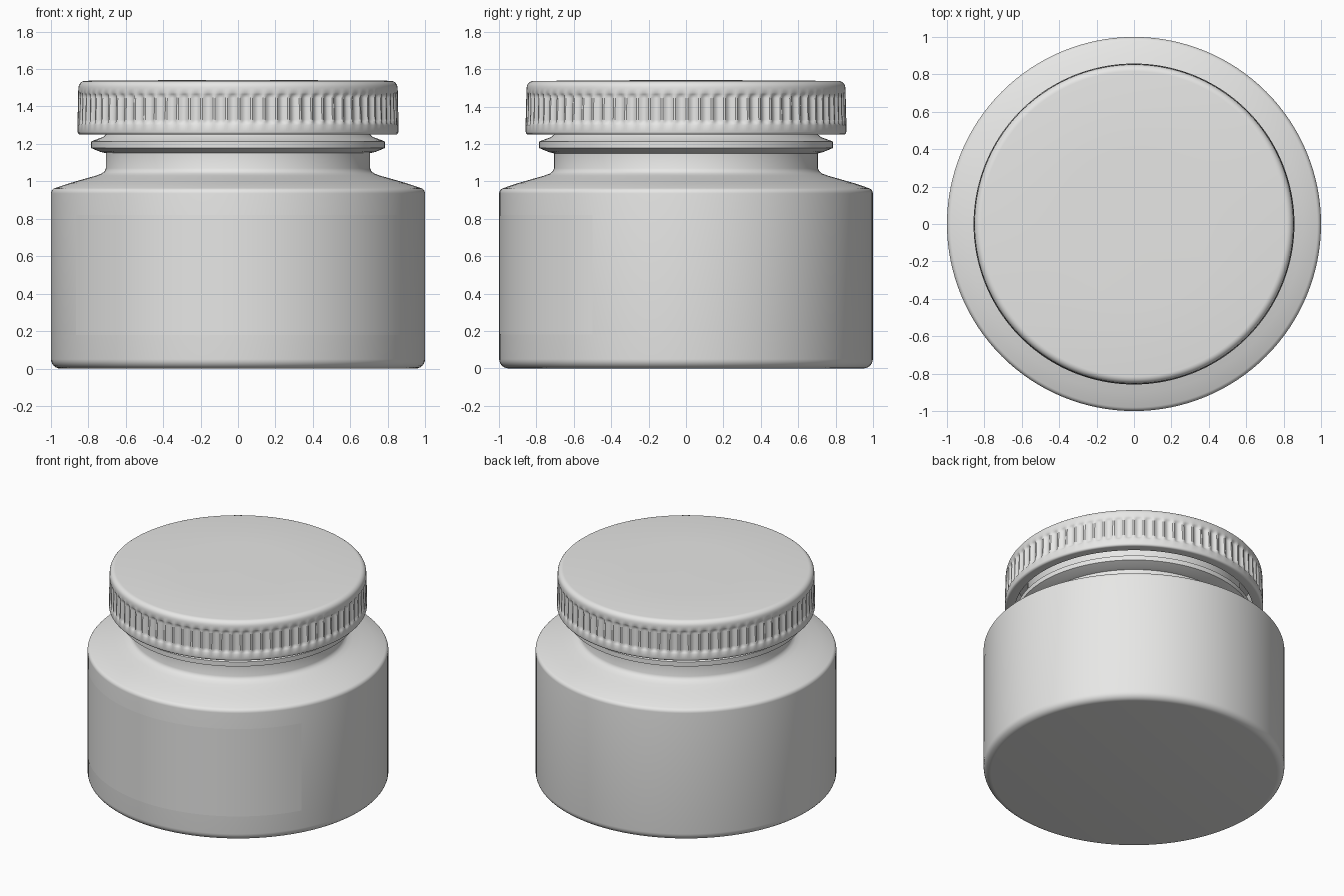
import bpy, bmesh, math

cube = bpy.data.objects.get("Cube")
if cube:
    bpy.data.objects.remove(cube, do_unlink=True)

plastic = bpy.data.materials.new("light grey plastic")
plastic.use_nodes = True
GREY = (0.8, 0.8, 0.79, 1)
plastic.diffuse_color = GREY
plastic.node_tree.nodes["Principled BSDF"].inputs["Base Color"].default_value = GREY


def arc(cr, cz, rad, start, end, steps=6):
    """Rounded corner of a profile, as (radius, height) points."""
    angles = [math.radians(start + (end - start) * i / steps) for i in range(steps + 1)]
    return [(cr + rad * math.cos(a), cz + rad * math.sin(a)) for a in angles]


def finish(name, bm, angle=35):
    bmesh.ops.recalc_face_normals(bm, faces=bm.faces)
    mesh = bpy.data.meshes.new(name)
    bm.to_mesh(mesh)
    bm.free()
    mesh.materials.append(plastic)
    obj = bpy.data.objects.new(name, mesh)
    bpy.context.collection.objects.link(obj)
    bpy.ops.object.select_all(action="DESELECT")
    obj.select_set(True)
    bpy.context.view_layer.objects.active = obj
    bpy.ops.object.shade_smooth_by_angle(angle=math.radians(angle))
    return obj


def lathe(name, profile, segments, inset=None):
    """Spin a profile from axis to axis; inset(r, z, i) may press the wall in."""
    bm = bmesh.new()
    rings = []
    for r, z in profile:
        if r == 0:
            rings.append([bm.verts.new((0, 0, z))] * segments)
            continue
        ring = []
        for i in range(segments):
            a = math.tau * i / segments
            rr = r - (inset(r, z, i) if inset else 0)
            ring.append(bm.verts.new((rr * math.cos(a), rr * math.sin(a), z)))
        rings.append(ring)
    for low, high in zip(rings, rings[1:]):
        for i in range(segments):
            j = (i + 1) % segments
            bm.faces.new(dict.fromkeys((low[i], low[j], high[j], high[i])))
    return finish(name, bm)


# Jar body with rounded base, sloping shoulder, neck and neck flange
body = [(0, 0)] + arc(0.949, 0.05, 0.05, -90, 0)
body += arc(0.969, 0.935, 0.03, 0, 70)
body += [(0.9, 0.99), (0.82, 1.013), (0.76, 1.03)]
body += [(0.73, 1.041), (0.713, 1.053), (0.706, 1.07)]
body += [(0.706, 1.15), (0.735, 1.157), (0.785, 1.178), (0.785, 1.212),
         (0.775, 1.217), (0.72, 1.237), (0.706, 1.25), (0.706, 1.5), (0, 1.5)]
lathe("jar_body", body, 128)

# Screw lid: hollow shell with a ribbed grip band
RIBS, STEPS = 80, 6
GROOVE = (0, 0, 0.6, 1, 1, 0.6)
BAND_LOW, BAND_HIGH = 1.3, 1.475


def grip(r, z, i):
    if r < 0.83 or not BAND_LOW < z < BAND_HIGH:
        return 0
    ends = min(1, (z - BAND_LOW) / 0.02, (BAND_HIGH - z) / 0.02)
    return 0.014 * ends * GROOVE[i % STEPS]


lid = [(0, 1.5), (0.79, 1.5), (0.79, 1.25)]
lid += arc(0.842, 1.265, 0.015, -90, 0, 4)
lid += [(0.857, z) for z in (BAND_LOW, 1.31, 1.32, 1.33)]
lid += [(0.854, z) for z in (1.445, 1.455, 1.465, BAND_HIGH)]
lid += arc(0.815, 1.5, 0.037, 0, 90)
lid += [(0.4, 1.54), (0.05, 1.542), (0, 1.542)]
lathe("lid", lid, RIBS * STEPS, grip)

# Thin curved label panel on the front of the body
bm = bmesh.new()
columns = []
for i in range(49):
    a = math.radians(-150 + 120 * i / 48)
    columns.append([bm.verts.new((math.cos(a), math.sin(a), z)) for z in (0.18, 0.82)])
for left, right in zip(columns, columns[1:]):
    bm.faces.new((left[0], right[0], right[1], left[1]))
finish("front_label", bm)
